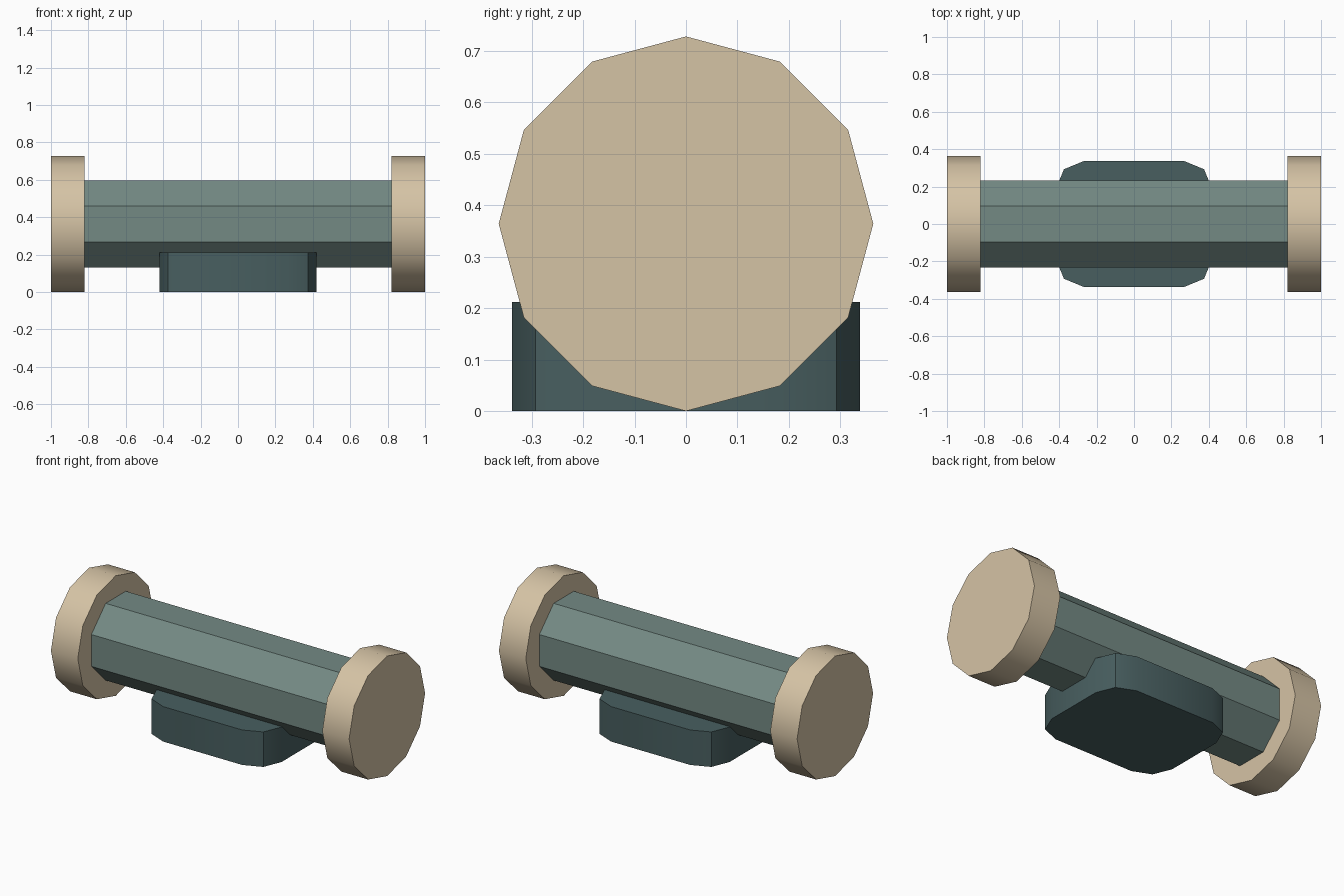
import bpy, bmesh, math

if "Cube" in bpy.data.objects:
    bpy.data.objects.remove(bpy.data.objects["Cube"])

AXIS_Z = 0.364   # height of the roller axis


def material(name, rgb):
    m = bpy.data.materials.new(name)
    m.diffuse_color = (*rgb, 1.0)
    m.use_nodes = True
    m.node_tree.nodes["Principled BSDF"].inputs["Base Color"].default_value = m.diffuse_color
    return m


CREAM = material("cream", (0.665, 0.546, 0.376))
SAGE = material("sage_green", (0.174, 0.254, 0.231))
DARK_TEAL = material("dark_teal", (0.065, 0.114, 0.117))


def finish(name, bm, mat):
    bmesh.ops.recalc_face_normals(bm, faces=bm.faces)
    mesh = bpy.data.meshes.new(name)
    bm.to_mesh(mesh)
    bm.free()
    mesh.materials.append(mat)
    ob = bpy.data.objects.new(name, mesh)
    bpy.context.collection.objects.link(ob)
    bpy.ops.object.select_all(action='DESELECT')
    ob.select_set(True)
    bpy.context.view_layer.objects.active = ob
    bpy.ops.object.shade_smooth_by_angle(angle=math.radians(35))
    return ob


def prism(name, outline, depth, place, mat):
    """Extrude a 2D outline; place(u, v, w) maps it into the scene."""
    bm = bmesh.new()
    a, b = [[bm.verts.new(place(u, v, w)) for u, v in outline] for w in depth]
    bm.faces.new(a)
    bm.faces.new(b)
    n = len(outline)
    for i in range(n):
        j = (i + 1) % n
        bm.faces.new((a[i], a[j], b[j], b[i]))
    return finish(name, bm, mat)


def polygon(sides, radius, turn=0.0):
    return [(radius * math.cos(turn + math.tau * i / sides),
             radius * math.sin(turn + math.tau * i / sides)) for i in range(sides)]


def along_x(u, v, w):
    return (w, u, AXIS_Z + v)


# Octagonal bar, flat side up
prism("bar", polygon(8, 0.2525, math.pi / 8), (-0.82, 0.82), along_x, SAGE)

# Twelve-sided end caps
for side, sign in (("left", -1), ("right", 1)):
    prism(side + "_end_cap", polygon(12, 0.364), (sign * 0.82, sign * 1.0), along_x, CREAM)

# Base block with two-segment rounded corners
HX, HY, R = 0.42, 0.338, 0.155
corners = []
for k, (sx, sy) in enumerate(((1, 1), (-1, 1), (-1, -1), (1, -1))):
    for s in range(3):
        t = k * math.pi / 2 + s * math.pi / 4
        corners.append((sx * (HX - R) + R * math.cos(t), sy * (HY - R) + R * math.sin(t)))
prism("base", corners, (0.0, 0.212), lambda u, v, w: (u, v, w), DARK_TEAL)
